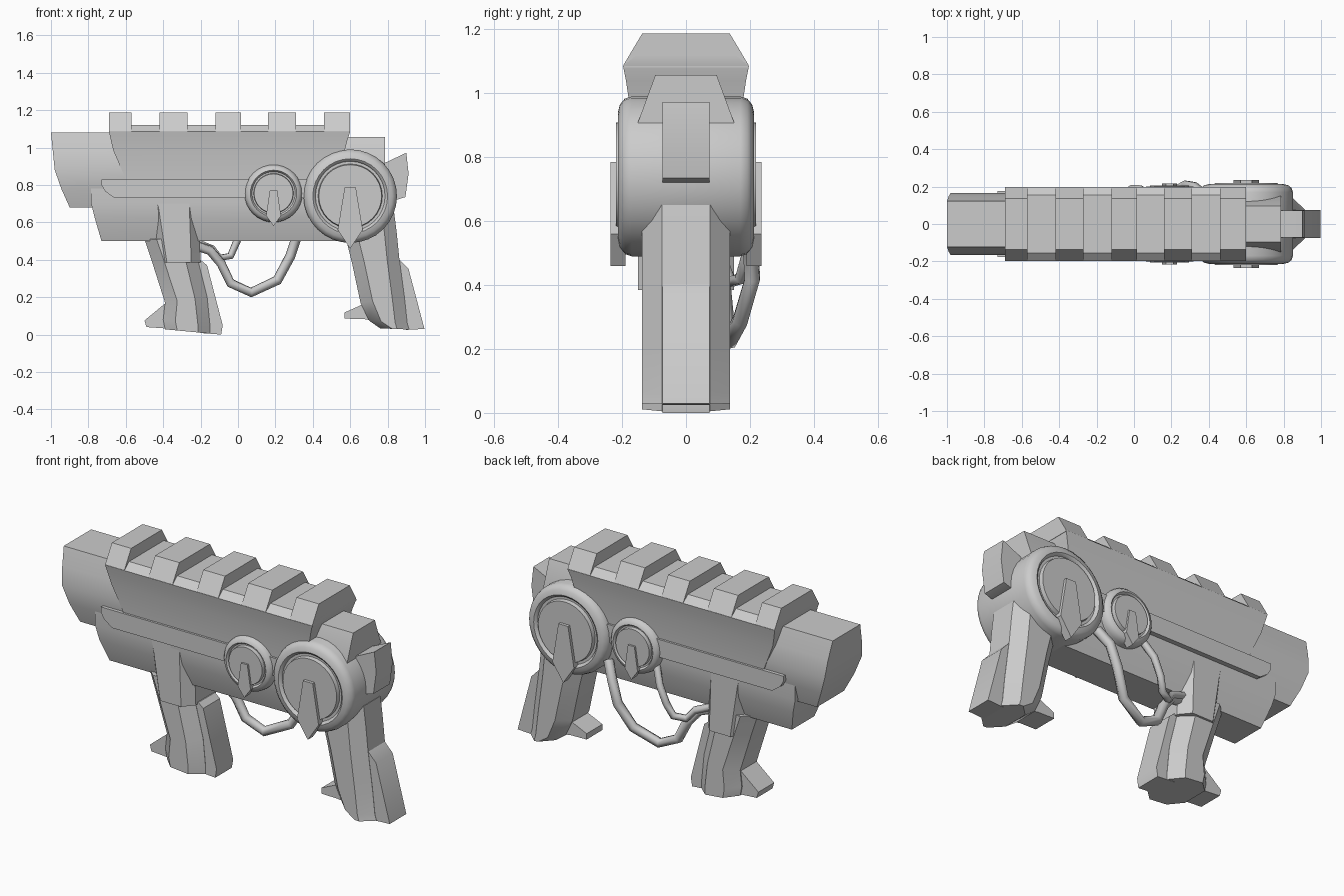
import bpy, math

if "Cube" in bpy.data.objects:
    bpy.data.objects.remove(bpy.data.objects["Cube"])


def make(name, verts, faces, smooth=30):
    me = bpy.data.meshes.new(name)
    me.from_pydata(verts, [], faces)
    me.shade_smooth()
    me.set_sharp_from_angle(angle=math.radians(smooth))
    ob = bpy.data.objects.new(name, me)
    bpy.context.collection.objects.link(ob)
    return ob


def stack(name, rows, cx=0, cy=0):
    """Loft of rings, bottom to top. Row = front x, front z, rear x, rear z, half width.
    cx, cy chamfer the ring corners into an octagon."""
    verts, faces = [], []
    for x0, z0, x1, z1, w in rows:
        if cx:
            ring = [(x0 + cx, -w), (x1 - cx, -w), (x1, cy - w), (x1, w - cy),
                    (x1 - cx, w), (x0 + cx, w), (x0, w - cy), (x0, cy - w)]
        else:
            ring = [(x0, -w), (x1, -w), (x1, w), (x0, w)]
        for x, y in ring:
            t = (x - x0) / (x1 - x0)
            verts.append((x, y, z0 + (z1 - z0) * t))
    n = 8 if cx else 4
    for r in range(len(rows) - 1):
        for i in range(n):
            j = (i + 1) % n
            faces.append((r*n + i, r*n + j, r*n + n + j, r*n + n + i))
    faces.append(tuple(range(n))[::-1])
    faces.append(tuple(range(len(verts) - n, len(verts))))
    return make(name, verts, faces)


def level(name, rows, **k):
    """Stack of horizontal rings. Row = z, front x, rear x, half width."""
    return stack(name, [(a, z, b, z, w) for z, a, b, w in rows], **k)


def prism(name, pts, ya, yb):
    """Clockwise or counter-clockwise xz outline extruded from ya to yb."""
    n = len(pts)
    verts = [(x, y, z) for y in (ya, yb) for x, z in pts]
    faces = [tuple(range(n)), tuple(range(2*n - 1, n - 1, -1))]
    faces += [(i, n + i, n + (i + 1) % n, (i + 1) % n) for i in range(n)]
    return make(name, verts, faces)


def drum(name, cx, cz, sr, sy, n=32):
    """Drum turned about y, with rounded rims and a raised disc on both sides."""
    half = [(.168, .219), (.172, .197), (.186, .197), (.19, .206), (.2, .213),
            (.225, .207), (.243, .192), (.25, .17)]
    prof = half + [(r, -y) for r, y in half[::-1]]
    verts = [(cx + r*sr*math.cos(2*math.pi*i/n), y*sy, cz + r*sr*math.sin(2*math.pi*i/n))
             for r, y in prof for i in range(n)]
    faces = [(k*n + i, k*n + (i + 1) % n, k*n + n + (i + 1) % n, k*n + n + i)
             for k in range(len(prof) - 1) for i in range(n)]
    faces += [tuple(range(n))[::-1], tuple(range(len(verts) - n, len(verts)))]
    return make(name, verts, faces, 40)


def hose(name, pts, r):
    cu = bpy.data.curves.new(name, 'CURVE')
    cu.dimensions = '3D'
    cu.bevel_depth, cu.bevel_resolution, cu.use_fill_caps = r, 1, True
    sp = cu.splines.new('POLY')
    sp.points.add(len(pts) - 1)
    for p, c in zip(sp.points, pts):
        p.co = (*c, 1)
    ob = bpy.data.objects.new(name, cu)
    bpy.context.collection.objects.link(ob)


# Muzzle block and the lower body
level("muzzle", [(.68, -.9, -.4, .12), (.78, -.945, -.4, .15), (.88, -.98, -.4, .166),
                 (.98, -.99, -.4, .15), (1.08, -1, -.4, .122)])
level("lower_body", [(.5, -.73, .6, .1), (.62, -.765, .6, .14), (.7, -.785, .6, .15),
                     (.8, -.785, .6, .15)])

# Upper shell with concave flanks, and the rail teeth
level("upper_shell", [(.74, -.55, .5, .16), (.83, -.6, .53, .165), (.9, -.63, .55, .17),
                      (.98, -.665, .57, .179), (1.04, -.68, .585, .188),
                      (1.085, -.69, .6, .197), (1.12, -.69, .6, .155)])
for i, (a, b) in enumerate([(-.69, -.57), (-.42, -.27), (-.12, .015), (.16, .31), (.46, .6)]):
    level(f"rail_tooth_{i}", [(1.08, a, b, .196), (1.088, a, b, .196), (1.187, a, b, .137)])

# Drums, with a raised pointer on each face, and the side trims
drum("large_drum", .6, .74, 1, 1)
drum("small_drum", .19, .755, .62, .94)
for s, side in ((-1, "front"), (1, "back")):
    prism(f"large_pointer_{side}", [(.57, .785), (.63, .785), (.667, .56), (.6, .46),
                                    (.533, .56)], s*.19, s*.236)
    prism(f"small_pointer_{side}", [(.17, .77), (.21, .77), (.23, .635), (.19, .58),
                                    (.15, .635)], s*.17, s*.217)
    prism(f"side_trim_{side}", [(-.73, .83), (.45, .83), (.45, .73), (-.66, .73),
                                (-.71, .765), (-.73, .8)], s*.1, s*.177)

# Rear block and hammer
level("rear_block", [(.85, .5, .785, .15), (.91, .5, .785, .15), (1.057, .5, .785, .096)])
prism("hammer", [(.7, .89), (.79, .92), (.9, .972), (.912, .86), (.895, .735),
                 (.83, .715), (.7, .72)], -.073, .073)

# Rear grip, its backstrap and toe
stack("rear_grip", [(.76, .033, .915, .027, .138), (.7, .075, .905, .06, .138),
                    (.655, .17, .89, .2, .138), (.61, .38, .862, .41, .138),
                    (.575, .52, .848, .55, .138), (.55, .65, .835, .65, .138)],
      cx=.065, cy=.063)
prism("rear_backstrap", [(.82, .45), (.855, .41), (.912, .35), (.997, .03), (.9, .025),
                         (.84, .1)], -.074, .074)
prism("rear_toe", [(.57, .118), (.675, .165), (.74, .1), (.72, .075), (.67, .083),
                   (.57, .085)], -.07, .07)

# Front grip with collar, backstrap and toe
level("collar", [(.385, -.43, -.2, .15), (.68, -.475, -.21, .15), (.73, -.49, -.21, .15)],
      cx=.05, cy=.06)
stack("front_grip", [(-.39, .028, -.15, .005, .138), (-.4, .08, -.15, .05, .138),
                     (-.39, .17, -.165, .2, .138), (-.46, .39, -.215, .4, .138),
                     (-.5, .51, -.23, .51, .138)], cx=.065, cy=.063)
prism("front_backstrap", [(-.26, .4), (-.195, .395), (-.165, .37), (-.082, .05),
                          (-.09, 0), (-.2, .008), (-.25, .1)], -.074, .074)
prism("front_toe", [(-.5, .075), (-.385, .17), (-.3, .1), (-.35, .03), (-.49, .04)],
      -.07, .07)

# Hoses on the back side, from the drums to the front grip
hose("large_hose", [(.37, .16, .62), (.32, .2, .54), (.28, .208, .42), (.21, .17, .29),
                    (.07, .135, .225), (-.04, .125, .275), (-.09, .115, .38),
                    (-.15, .1, .45), (-.24, .08, .48)], .027)
hose("small_hose", [(.08, .15, .68), (.03, .19, .58), (-.01, .19, .49), (-.04, .17, .42),
                    (-.1, .14, .41), (-.14, .12, .46), (-.24, .1, .5)], .02)

# Consistent outward normals
import bmesh
for ob in bpy.data.objects:
    if ob.type == 'MESH':
        bm = bmesh.new()
        bm.from_mesh(ob.data)
        bmesh.ops.recalc_face_normals(bm, faces=bm.faces)
        bm.to_mesh(ob.data)
        bm.free()
